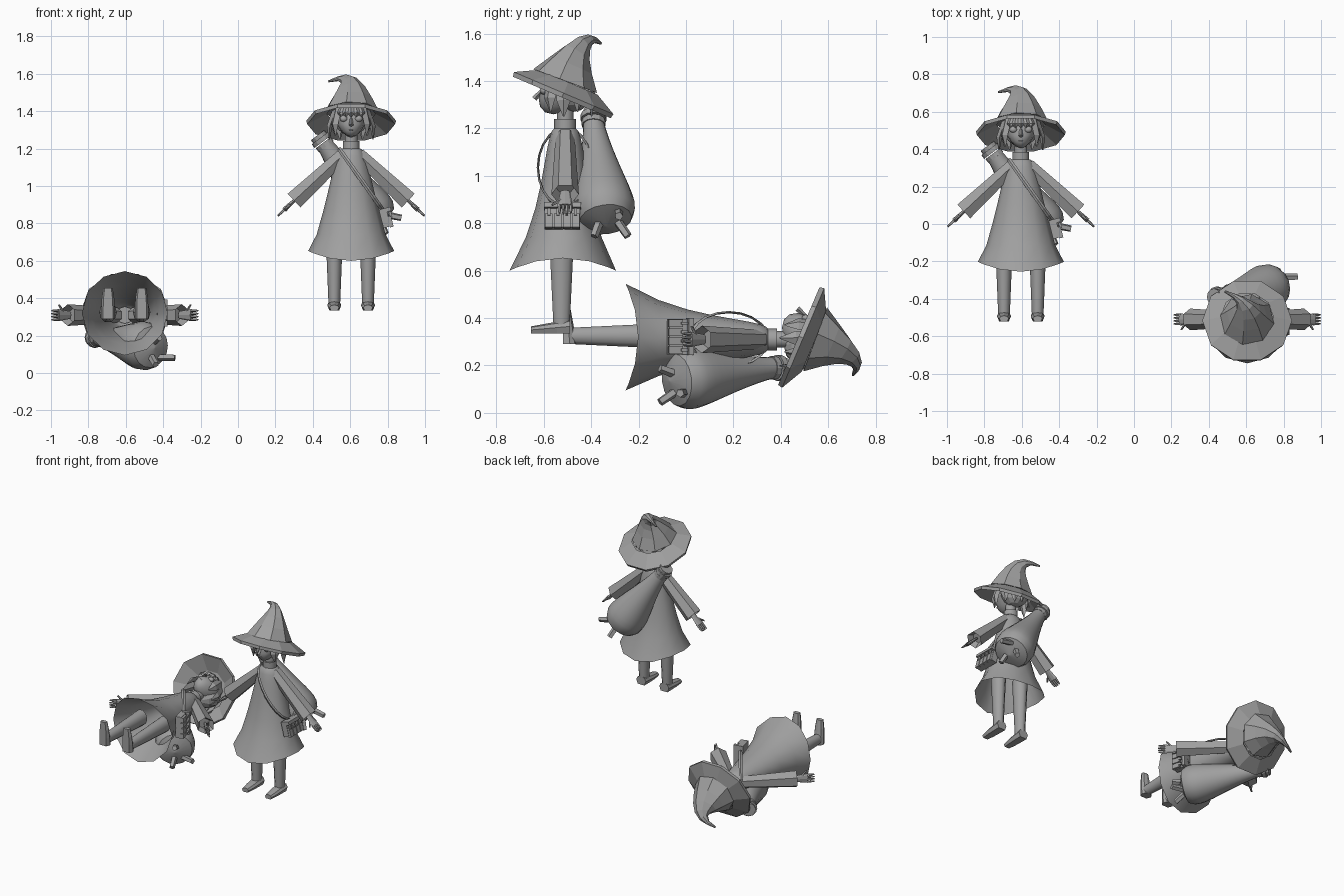
import bpy, bmesh, math
from mathutils import Matrix, Vector

default_cube = bpy.data.objects.get("Cube")
if default_cube:
    bpy.data.objects.remove(default_cube, do_unlink=True)

# One plain colour for everything
shade = (.35, .35, .35, 1)
grey = bpy.data.materials.new("plain_grey")
grey.use_nodes = True
grey.diffuse_color = shade
grey.node_tree.nodes["Principled BSDF"].inputs["Base Color"].default_value = shade

X_AXIS, Y_AXIS, Z_AXIS = Vector.Fill(3), Vector.Fill(3), Vector.Fill(3)
X_AXIS.x = Y_AXIS.y = Z_AXIS.z = 1
BODY_Y = -.51
FLOOR = .335
SIDES = {"left": 1, "right": -1}
parts = []


def finish(name, bm, smooth=False):
    """Turn a bmesh into a named part of the standing figure."""
    bmesh.ops.recalc_face_normals(bm, faces=bm.faces)
    mesh = bpy.data.meshes.new(name)
    bm.to_mesh(mesh)
    bm.free()
    mesh.materials.append(grey)
    part = bpy.data.objects.new("standing_" + name, mesh)
    bpy.context.collection.objects.link(part)
    if smooth:
        bpy.ops.object.select_all(action='DESELECT')
        part.select_set(True)
        bpy.context.view_layer.objects.active = part
        bpy.ops.object.shade_smooth_by_angle(angle=math.radians(45))
    parts.append(part)


def skin(bm, rings, sides, across=X_AXIS, axis=None, caps=True):
    """Join elliptical rings, each given as (centre, radius across, other radius)."""
    centres = [Vector(ring[0]) for ring in rings]
    last = len(rings) - 1
    loops = []
    for i, (centre, wide, deep) in enumerate(rings):
        along = axis or centres[min(i + 1, last)] - centres[max(i - 1, 0)]
        along = along.normalized()
        u = (across - along * along.dot(across)).normalized()
        v = along.cross(u)
        angles = [math.tau * k / sides for k in range(sides)]
        loops.append([bm.verts.new(centres[i] + u * wide * math.cos(a) + v * deep * math.sin(a))
                      for a in angles])
    for low, high in zip(loops, loops[1:]):
        for k in range(sides):
            bm.faces.new((low[k], low[k - 1], high[k - 1], high[k]))
    if caps:
        bm.faces.new(loops[0])
        bm.faces.new(loops[-1])
    return loops


def loft(name, rings, sides, smooth=False, **options):
    bm = bmesh.new()
    skin(bm, rings, sides, **options)
    finish(name, bm, smooth)


def taper(bm, start, end, start_radius, end_radius, sides=6, flat=1, across=Y_AXIS):
    """Add a tapering rod, optionally flattened."""
    skin(bm, [(start, start_radius, start_radius * flat), (end, end_radius, end_radius * flat)],
         sides, across=across)


def ellipsoid(bm, centre, radii, segments=12, rings=8):
    matrix = Matrix.Translation(centre) @ Matrix.Diagonal((*radii, 1))
    return bmesh.ops.create_uvsphere(bm, u_segments=segments, v_segments=rings, radius=1,
                                     matrix=matrix)["verts"]


def box(bm, centre, size, rotation=Matrix()):
    matrix = Matrix.Translation(centre) @ rotation @ Matrix.Diagonal((*size, 1))
    bmesh.ops.create_cube(bm, size=1, matrix=matrix)


def steps(count):
    return [i / count for i in range(count + 1)]


# Flared dress, open below, with the hem lifted at the sides
bm = bmesh.new()
dress_rings = [((0, BODY_Y - .01 * t * t, 1.2 - .6 * t),
                .05 + .1 * math.sqrt(t) + .08 * t ** 2,
                .045 + .08 * math.sqrt(t) + .1 * t ** 3) for t in (s * s for s in steps(8))]
hem = skin(bm, dress_rings, 12, axis=Z_AXIS, caps=False)[-1]
for vert in hem:
    vert.co.z += vert.co.x ** 2
finish("dress", bm, True)

# Collar and neck
for name, radius, low, high in (("collar", .046, 1.19, 1.24), ("neck", .035, 1.2, 1.3)):
    bm = bmesh.new()
    taper(bm, (0, BODY_Y, low), (0, BODY_Y, high), radius, radius, sides=10)
    finish(name, bm, True)

# Head: an ellipsoid whose lower half narrows forward to the chin
bm = bmesh.new()
head = Vector((0, BODY_Y, 1.37))
for vert in ellipsoid(bm, head, (.09, .1, .11)):
    drop = max(0, head.z - vert.co.z) / .11
    vert.co.x *= 1 - .3 * drop
    vert.co.y -= .05 * drop
finish("head", bm, True)

# Face: nose, mouth, eyes and brows
bm = bmesh.new()
taper(bm, head + Vector((0, -.09, 0)), head + Vector((0, -.13, -.045)), .006, .012, sides=4, across=X_AXIS)
finish("nose", bm)
bm = bmesh.new()
ellipsoid(bm, head + Vector((0, -.1, -.07)), (.013, .008, .004))
finish("mouth", bm)
for side, sign in SIDES.items():
    bm = bmesh.new()
    ellipsoid(bm, head + Vector((sign * .04, -.09, -.01)), (.021, .015, .017))
    finish(side + "_eye", bm, True)
    bm = bmesh.new()
    box(bm, head + Vector((sign * .04, -.09, .02)), (.04, .03, .006), Matrix.Rotation(sign * .2, 4, 'Y'))
    finish(side + "_brow", bm)

# Hair: a shell behind the face, then pointed locks around it
bm = bmesh.new()
ellipsoid(bm, head + Vector((0, .035, 0)), (.1, .085, .1), segments=10)
finish("hair_back", bm)


def lock(bm, angle, spread, drop, width):
    """Add a pointed lock hanging from under the hat in the given direction."""
    outward = Vector((.09 * math.sin(angle), .1 * math.cos(angle), 0))
    sideways = outward.cross(Z_AXIS)
    root = head + outward * .9 + Z_AXIS * .05
    tip = head + outward * spread - Z_AXIS * drop
    bend = root.lerp(tip, .6) + outward * .15
    skin(bm, [(root, width, width / 2), (bend, width, width / 2), (tip, .003, .003)], 4, across=sideways)


bm = bmesh.new()
for k in range(-4, 5):
    lock(bm, k * .54, 1.3 if k % 2 else 1.1, .12 if k % 2 else .1, .03)
for k in range(-2, 3):
    lock(bm, math.pi + k * .3, 1.05, 0, .02)
finish("hair_locks", bm)

# Hat: tilted brim with thickness, then a curling crown
tilt = Vector((0, .39, .92))
brim_centre = Vector((0, -.52, 1.34))
brim = ((.05, .13), (-.01, .235), (.01, .24), (.06, .14))
loft("hat_brim", [(brim_centre + tilt * lift, r, r) for lift, r in brim], 10, axis=tilt, caps=False)
crown = []
for t in steps(6):
    radius = .14 * (1 - t) ** 1.6 + .006
    centre = (-.12 * t ** 3, BODY_Y + .15 * t, 1.4 + .45 * t - .29 * t * t)
    crown.append((centre, radius, radius * (1 - .25 * math.sin(math.pi * t))))
loft("hat_crown", crown, 8, across=X_AXIS + Z_AXIS / 2)

# Arms and legs, mirrored
for side, sign in SIDES.items():
    shoulder = Vector((sign * .04, BODY_Y, 1.17))
    cuff = Vector((sign * .305, BODY_Y, .922))
    arm = cuff - shoulder
    loft(side + "_sleeve", [(shoulder, .04, .04), (cuff, .058, .058), (cuff - arm / 9, .038, .036)],
         6, across=Y_AXIS, axis=arm)

    bm = bmesh.new()
    wrist, knuckles = shoulder + arm * .95, shoulder + arm * 1.2
    taper(bm, wrist, knuckles, .02, .033, flat=.4, sides=8)
    for k in (-1.5, -.5, .5, 1.5):
        start = knuckles + Y_AXIS * k * .016 - arm * .03
        bend = start + arm * .1
        tip = bend + Vector((sign * .015, 0, -.018 + .004 * abs(k)))
        taper(bm, start, bend, .008, .007, sides=5)
        taper(bm, bend, tip, .007, .004, sides=5)
    thumb = knuckles - arm * .1 - Y_AXIS * .02
    taper(bm, thumb, thumb + arm * .08 - Y_AXIS * .035, .009, .005, sides=5)
    finish(side + "_hand", bm)

    foot = Vector((sign * .09, -.525, FLOOR))
    loft(side + "_leg", [(foot + Z_AXIS * (.03 + .4 * t), .031 + .016 * t, .036 + .02 * t)
                         for t in steps(4)], 10, True, axis=Z_AXIS)

    # Shoe: low toe, flat sole
    bm = bmesh.new()
    rings = []
    for t in steps(3):
        height = .03 - .015 * t
        centre = foot + Y_AXIS * (.035 - .165 * t) + Z_AXIS * height
        rings.append((centre, .037 - .012 * t ** 3, height))
    skin(bm, rings, 8, axis=-Y_AXIS)
    for vert in bm.verts:
        if vert.co.z < FLOOR + .01:
            vert.co.z = FLOOR
    finish(side + "_shoe", bm)

# Pear-shaped sack slung from the right shoulder to the left hip
neck = Vector((-.14, -.39, 1.22))
base = Vector((.16, -.335, .785))
sack = []
for t in steps(14):
    radius = (.04 + .13 * t ** 1.3) * math.sqrt(1 - t ** 8) + .005
    sack.append((neck.lerp(base, t), radius, radius))
loft("sack", sack, 16, True)

# Tied mouth of the sack: two bands and a rim
mouth_axis = Vector((-.6, 0, .8))
for name, start, radius in (("lower_band", -.01, .05), ("upper_band", .02, .055), ("rim", .04, .045)):
    bm = bmesh.new()
    bottom = neck + mouth_axis * start
    taper(bm, bottom, bottom + mouth_axis * .025, radius, radius, sides=12)
    finish("sack_" + name, bm)

# Pegs sticking out of the sack
pegs = {"side": ((.17, -.285, .85), (.268, -.283, .83)),
        "inner": ((.15, -.36, .82), (.185, -.388, .745)),
        "rear": ((.14, -.29, .81), (.165, -.245, .745))}
for name, (root, tip) in pegs.items():
    bm = bmesh.new()
    taper(bm, root, tip, .02, .018, sides=5)
    finish(name + "_sack_peg", bm)

# Hip satchel with a flap, pouches and buckles
bm = bmesh.new()
lean = Matrix.Rotation(-.25, 4, 'Y')
bag = Vector((.18, -.522, .828))
box(bm, bag, (.04, .15, .1), lean)
box(bm, bag + Vector((.007, 0, .044)), (.052, .156, .022), lean)
for k in (-1.5, -.5, .5, 1.5):
    pouch = bag + Y_AXIS * k * .0375 + X_AXIS * .03
    box(bm, pouch - Z_AXIS * .018, (.02, .032, .06), lean)
    box(bm, pouch + Z_AXIS * .02, (.014, .012, .03), lean)
finish("satchel", bm)

# Satchel strap: a slanted loop round the torso
strap_top, strap_end = Vector((-.065, BODY_Y, 1.2)), Vector((.17, BODY_Y, .87))
strap_centre, reach = (strap_top + strap_end) / 2, (strap_top - strap_end) / 2
strap = []
for t in steps(20):
    angle = math.tau * t
    strap.append((strap_centre + reach * math.cos(angle) - Y_AXIS * .115 * math.sin(angle), .012, .005))
loft("satchel_strap", strap, 4, across=X_AXIS + Z_AXIS, caps=False)

# Place the first figure; its twin lies face up beside it
lying = Matrix.Translation((-.605, -.855, -.2)) @ Matrix.Rotation(-math.pi / 2, 4, 'X')
standing = Matrix.Translation((.605, 0, 0))
for part in parts:
    twin = part.copy()
    twin.name = part.name.replace("standing", "lying")
    bpy.context.collection.objects.link(twin)
    twin.matrix_world = lying
    part.matrix_world = standing
